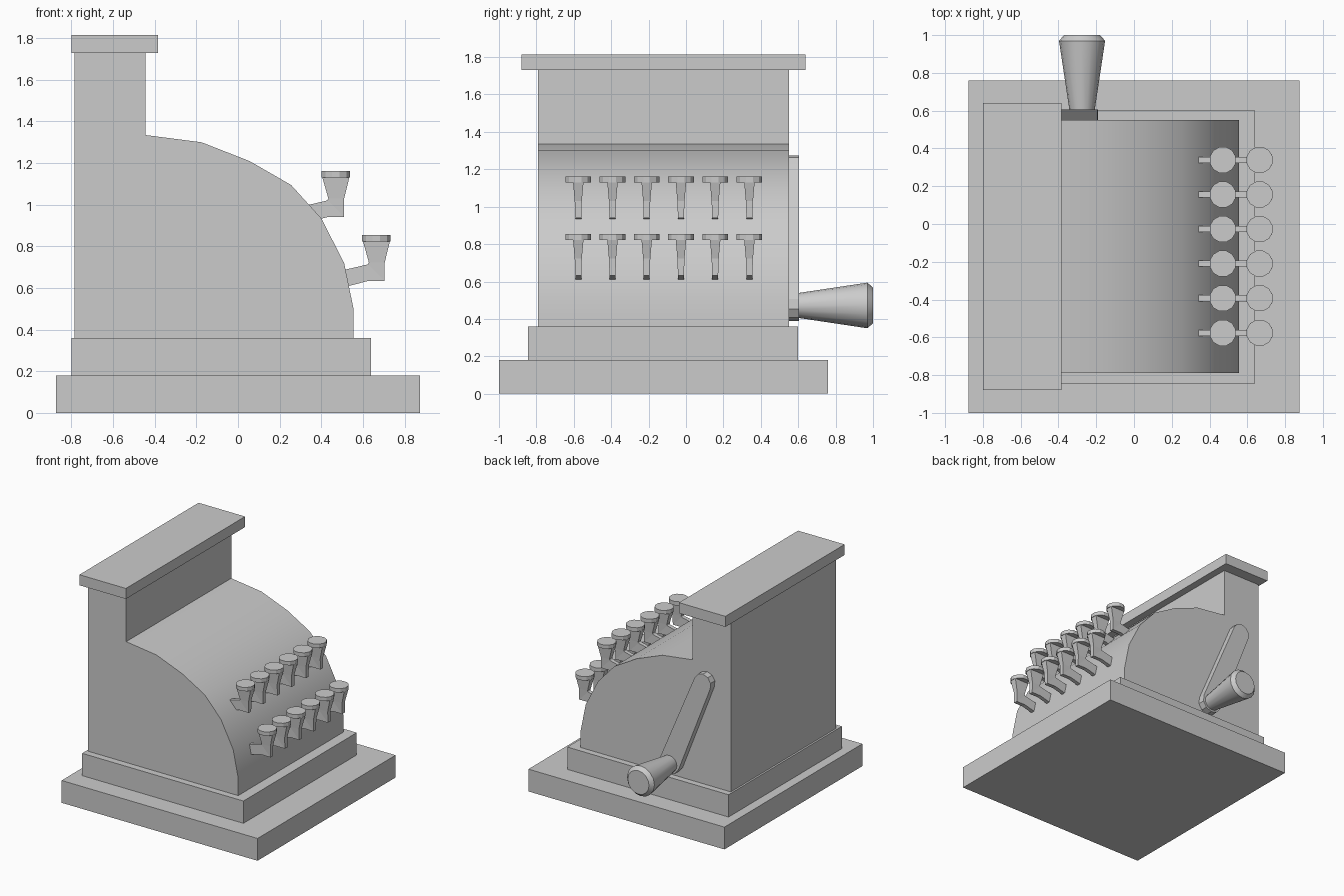
import bpy, bmesh, math

if "Cube" in bpy.data.objects:
    bpy.data.objects.remove(bpy.data.objects["Cube"])


def finish(name, bm, smooth=False):
    bmesh.ops.recalc_face_normals(bm, faces=bm.faces[:])
    me = bpy.data.meshes.new(name)
    bm.to_mesh(me)
    bm.free()
    ob = bpy.data.objects.new(name, me)
    bpy.context.collection.objects.link(ob)
    if smooth:
        bpy.ops.object.select_all(action='DESELECT')
        bpy.context.view_layer.objects.active = ob
        ob.select_set(True)
        bpy.ops.object.shade_smooth_by_angle(angle=math.radians(35))
    return ob


def loft(name, rings, smooth=False):
    """Closed solid through rings with equal point counts."""
    bm = bmesh.new()
    vs = [[bm.verts.new(p) for p in r] for r in rings]
    n = len(rings[0])
    for a, b in zip(vs, vs[1:]):
        for i in range(n):
            j = (i + 1) % n
            bm.faces.new((a[i], a[j], b[j], b[i]))
    bm.faces.new(vs[0])
    bm.faces.new(vs[-1])
    return finish(name, bm, smooth)


def slab(name, x0, x1, y0, y1, z0, z1):
    ring = [(x0, y0), (x1, y0), (x1, y1), (x0, y1)]
    return loft(name, [[(x, y, z) for x, y in ring] for z in (z0, z1)])


def prism(name, pts, y0, y1, smooth=False):
    return loft(name, [[(x, y, z) for x, z in pts] for y in (y0, y1)], smooth)


def arc(cx, cz, r, start, end, n):
    angles = [math.radians(start + (end - start) * i / n) for i in range(n + 1)]
    return [(cx + r * math.cos(a), cz + r * math.sin(a)) for a in angles]


# Stepped base and top lid
slab("base_plinth", -0.875, 0.875, -1.0, 0.76, 0, 0.18)
slab("base_step", -0.80, 0.64, -0.845, 0.60, 0.18, 0.36)
slab("top_lid", -0.80, -0.385, -0.88, 0.64, 1.73, 1.815)

# Main body with curved front
prism("body", [(-0.785, 0.36), (0.555, 0.36), (0.555, 0.50), (0.51, 0.72),
               (0.40, 0.935), (0.255, 1.095), (0.055, 1.21), (-0.175, 1.30),
               (-0.445, 1.335), (-0.445, 1.73), (-0.785, 1.73)],
      -0.79, 0.55, True)

# Keys: bent blade stems with round caps, two rows of six
SECTIONS = [((0.405, 1.132), (0.535, 1.132), 0.028),
            ((0.434, 1.03), (0.51, 1.03), 0.019),
            ((0.430, 1.022), (0.51, 0.94), 0.016),
            ((0.427, 1.02), (0.427, 0.94), 0.016),
            ((0.32, 0.995), (0.33, 0.915), 0.016)]
for row, (dx, dz) in enumerate([(0, 0), (0.195, -0.307)]):
    for i in range(6):
        y = -0.576 + i * 0.183
        loft(f"key_stem_{row}_{i}",
             [[(a[0] + dx, y - w, a[1] + dz), (b[0] + dx, y - w, b[1] + dz),
               (b[0] + dx, y + w, b[1] + dz), (a[0] + dx, y + w, a[1] + dz)]
              for a, b, w in SECTIONS])
        disc = arc(0.47 + dx, y, 0.071, 15, 345, 11)
        loft(f"key_cap_{row}_{i}",
             [[(px, py, z + dz) for px, py in disc] for z in (1.13, 1.161)])

# Crank arm on the side
dx, dz = 0.295, -0.725
t = math.degrees(math.atan2(dz, dx))
prism("crank_arm", arc(-0.57, 1.2, 0.075, t + 90, t + 270, 5)
      + arc(-0.275, 0.475, 0.087, t - 90, t + 90, 5), 0.54, 0.605)

# Tapered crank grip
loft("crank_grip",
     [[(x, y, z) for x, z in arc(-0.275, 0.472, r, 0, 337.5, 15)]
      for y, r in [(0.59, 0.065), (0.97, 0.122), (1.0, 0.095)]], True)
